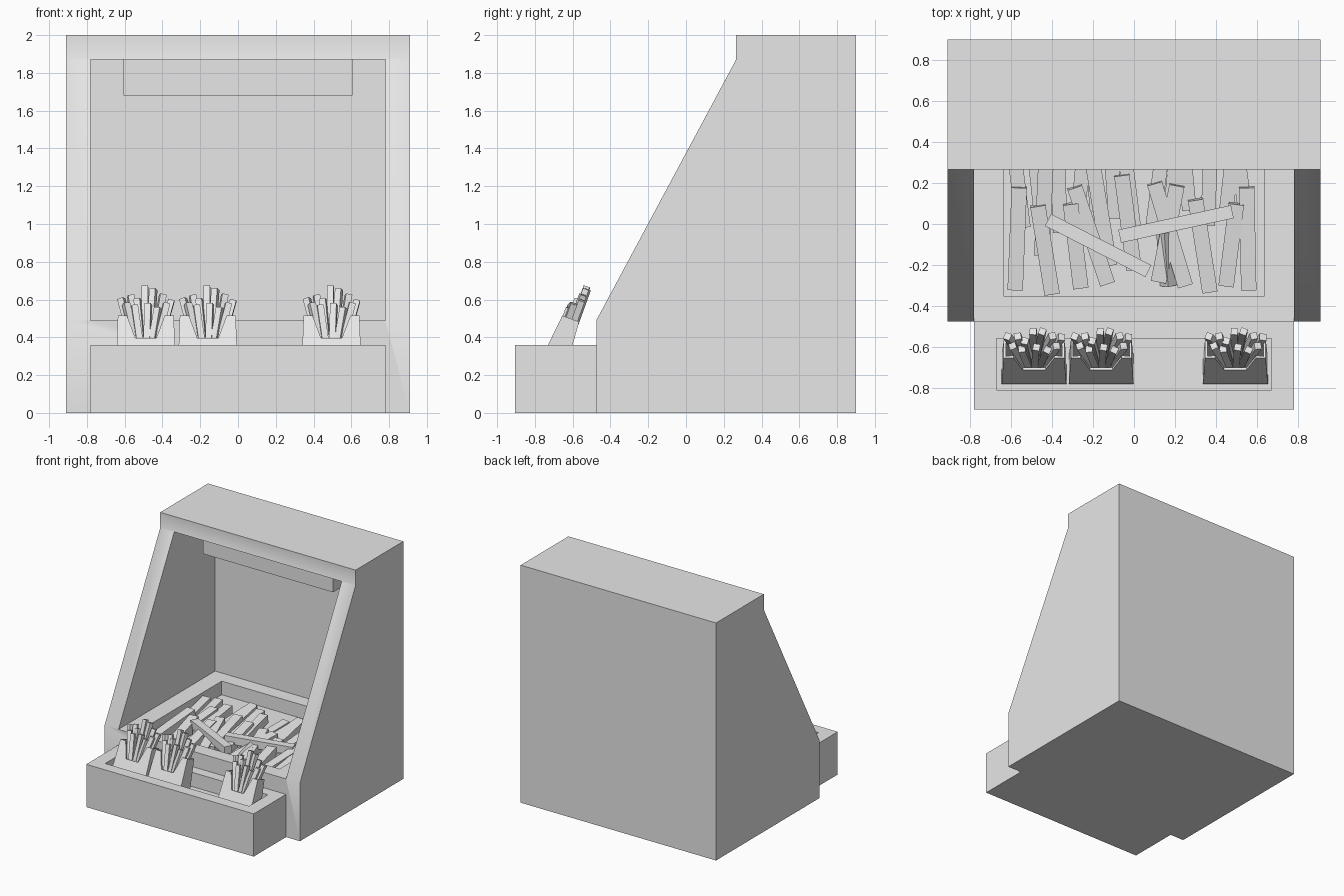
import bpy, bmesh, math, random
from mathutils import Matrix, Vector

random.seed(4)
cube = bpy.data.objects.get("Cube")
if cube:
    bpy.data.objects.remove(cube, do_unlink=True)

grey = bpy.data.materials.new("plain grey")
grey.use_nodes = True
grey.diffuse_color = (0.8, 0.8, 0.8, 1)
grey.node_tree.nodes["Principled BSDF"].inputs["Base Color"].default_value = (0.8, 0.8, 0.8, 1)


def finish(name, bm):
    """Turn a bmesh into a grey object."""
    bmesh.ops.recalc_face_normals(bm, faces=bm.faces)
    mesh = bpy.data.meshes.new(name)
    bm.to_mesh(mesh)
    bm.free()
    mesh.materials.append(grey)
    ob = bpy.data.objects.new(name, mesh)
    bpy.context.collection.objects.link(ob)
    return ob


def add_box(bm, size, matrix):
    bmesh.ops.create_cube(bm, size=1, matrix=matrix @ Matrix.Diagonal((*size, 1)))


def box(name, half_x, y0, y1, z0, z1):
    bm = bmesh.new()
    add_box(bm, (2 * half_x, y1 - y0, z1 - z0),
            Matrix.Translation((0, (y0 + y1) / 2, (z0 + z1) / 2)))
    return finish(name, bm)


def activate(ob):
    bpy.ops.object.select_all(action='DESELECT')
    ob.select_set(True)
    bpy.context.view_layer.objects.active = ob


def cut(ob, cutter):
    """Subtract the cutter, then discard it."""
    mod = ob.modifiers.new("cut", 'BOOLEAN')
    mod.operation, mod.solver, mod.object = 'DIFFERENCE', 'EXACT', cutter
    activate(ob)
    bpy.ops.object.modifier_apply(modifier=mod.name)
    bpy.data.objects.remove(cutter, do_unlink=True)


def add_stick(bm, centre, direction, length, width, roll=0):
    turn = direction.to_track_quat('Z', 'Y').to_matrix().to_4x4()
    add_box(bm, (width, width, length),
            Matrix.Translation(centre) @ turn @ Matrix.Rotation(roll, 4, 'Z'))


# Cabinet: extruded side profile, hollowed, with a sunken basin
bm = bmesh.new()
profile = [(-0.475, 0), (-0.475, 0.49), (0.265, 1.87), (0.265, 2), (0.9, 2), (0.9, 0)]
side = bm.faces.new([bm.verts.new((-0.91, y, z)) for y, z in profile])
ext = bmesh.ops.extrude_face_region(bm, geom=[side])
bmesh.ops.translate(bm, vec=(1.82, 0, 0),
                    verts=[v for v in ext["geom"] if isinstance(v, bmesh.types.BMVert)])
cabinet = finish("cabinet", bm)
cut(cabinet, box("cavity_cutter", 0.78, -1, 0.81, 0.49, 1.87))
cut(cabinet, box("basin_cutter", 0.635, -0.355, 0.69, 0.375, 0.6))
activate(cabinet)
bpy.ops.object.shade_smooth_by_angle(angle=math.radians(30))

# Heat lamp under the roof
box("heat_lamp", 0.605, 0.4, 0.62, 1.68, 1.87)

# Front holder with its recess
holder = box("front_holder", 0.78, -0.905, -0.475, 0, 0.36)
cut(holder, box("recess_cutter", 0.67, -0.81, -0.56, 0.24, 0.5))

# Loose sticks in the basin: near end x, y and far end x, y
bm = bmesh.new()
near_sticks = [
    (-0.58, -0.32, -0.56, 0.18), (-0.4, -0.34, -0.47, 0.09), (-0.13, -0.29, -0.29, 0.18),
    (-0.45, -0.15, -0.43, 0.3), (-0.12, -0.2, -0.2, 0.29), (0.0, -0.22, -0.06, 0.24),
    (0.12, -0.28, 0.21, 0.19), (0.37, -0.33, 0.3, 0.12), (0.56, -0.32, 0.55, 0.18),
    (0.45, -0.3, 0.5, 0.1), (-0.26, -0.31, -0.31, 0.1), (0.25, -0.3, 0.1, 0.2),
]


def lay(x0, y0, x1, y1, z0, z1, width, roll=0):
    a, b = Vector((x0, y0, z0)), Vector((x1, y1, z1))
    add_stick(bm, (a + b) / 2, (b - a).normalized(), (b - a).length, width, roll)


for ends in near_sticks:
    lay(*ends, 0.385, 0.44, 0.075)
for i in range(13):
    x = -0.54 + i * 0.09
    y = random.uniform(-0.05, 0.1)
    lay(x, y, x + random.uniform(-0.07, 0.07), y + 0.45, 0.385, 0.435, 0.07)
lay(-0.42, 0.02, 0.07, -0.23, 0.45, 0.45, 0.065)
lay(-0.07, -0.06, 0.48, 0.06, 0.452, 0.452, 0.065)
lay(0.17, -0.3, 0.15, -0.03, 0.38, 0.43, 0.06, math.radians(40))
finish("loose_sticks", bm)

# Carton: tapered open shell with a scooped front, leaning back
bm = bmesh.new()
TOP, BOTTOM, SCOOP = 0, -0.289, -0.132


def vert(x, y, z):
    return bm.verts.new((x, y, z))


fl, fr = (vert(s * 0.158, -0.03, BOTTOM) for s in (-1, 1))
bl, br = (vert(s * 0.158, 0.115, BOTTOM) for s in (-1, 1))
ftl, ftr = (vert(s * 0.148, 0, TOP) for s in (-1, 1))
btl, btr = (vert(s * 0.148, 0.095, TOP) for s in (-1, 1))
lip_l, lip_r = (vert(s * 0.1, 0, TOP) for s in (-1, 1))
low_l, low_r = (vert(s * 0.055, -0.0135, SCOOP) for s in (-1, 1))
for loop in ((fl, fr, ftr, lip_r, low_r, low_l, lip_l, ftl), (br, bl, btl, btr),
             (bl, fl, ftl, btl), (fr, br, btr, ftr), (bl, br, fr, fl)):
    bm.faces.new(loop)
carton = finish("carton_1", bm)
shell = carton.modifiers.new("wall", 'SOLIDIFY')
shell.thickness, shell.offset = 0.015, -1

# Sticks fanned out of the carton: tip x, tip height, depth
bm = bmesh.new()
fan = [
    (-0.13, 0.12, 0.07), (-0.08, 0.135, 0.065), (-0.005, 0.19, 0.07), (0.04, 0.175, 0.075),
    (0.09, 0.14, 0.065), (0.135, 0.11, 0.07), (-0.045, 0.11, 0.05),
    (-0.105, 0.08, 0.035), (-0.06, 0.065, 0.025), (0.012, 0.075, 0.03),
    (0.065, 0.05, 0.025), (0.11, 0.08, 0.035),
]
for i, (x, height, depth) in enumerate(fan):
    tip, base = Vector((x, depth, height)), Vector((x * 0.35, depth, -0.22))
    add_stick(bm, (tip + base) / 2, (tip - base).normalized(), (tip - base).length,
              0.034, math.radians(i * 35 % 50 - 25))
sticks = finish("carton_sticks_1", bm)

# Place three filled cartons in the holder
for n, x in enumerate((-0.488, -0.16, 0.495), 1):
    place = Matrix.Translation((x, -0.655, 0.515)) @ Matrix.Rotation(math.radians(-20), 4, 'X')
    for part in (carton, sticks):
        ob = part
        if n > 1:
            ob = part.copy()
            ob.name = part.name[:-1] + str(n)
            bpy.context.collection.objects.link(ob)
        ob.matrix_world = place
